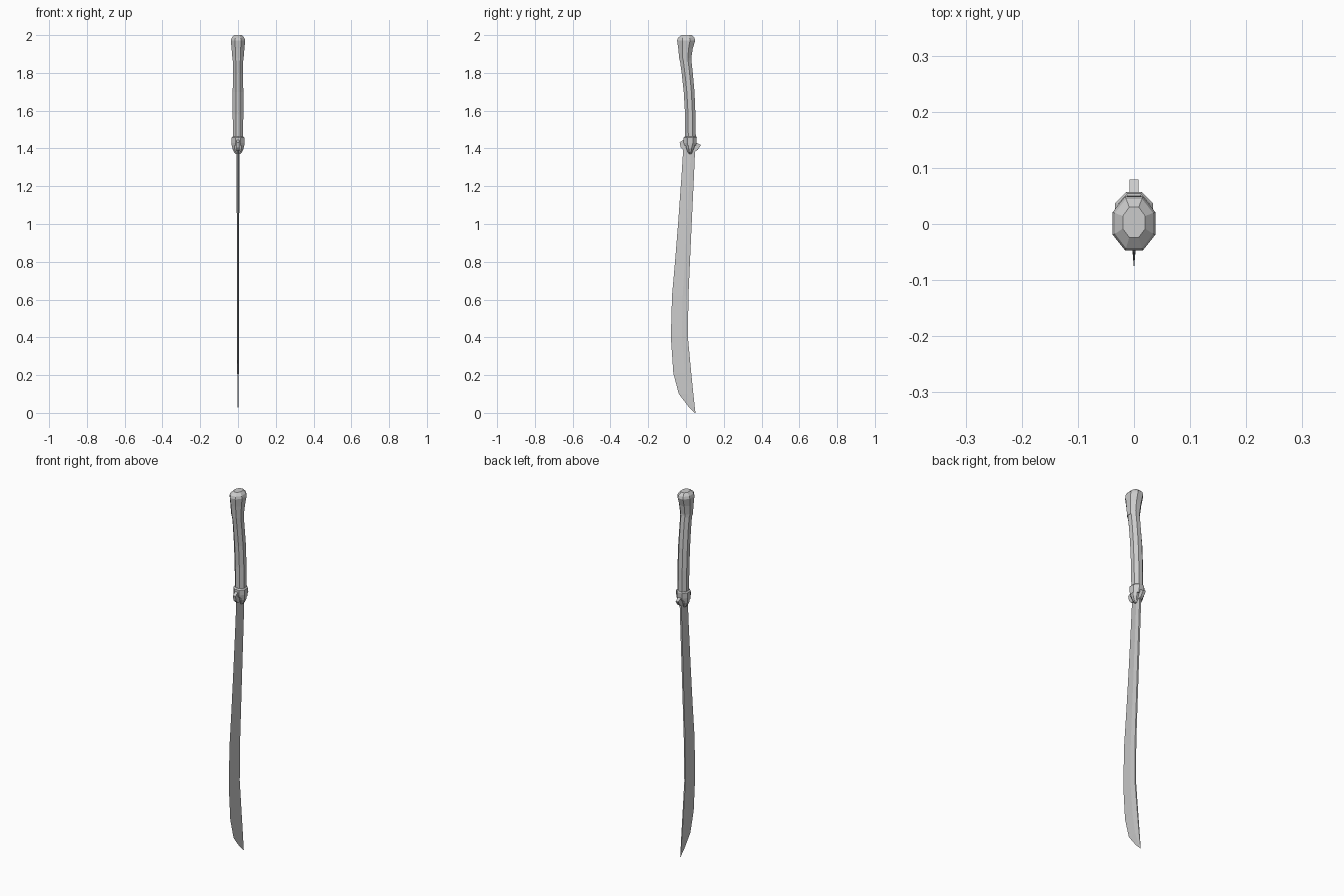
import bpy, bmesh


def loft(name, rings):
    """Skin a stack of equal-length rings and cap both ends."""
    bm = bmesh.new()
    vs = [[bm.verts.new(p) for p in r] for r in rings]
    n = len(vs[0])
    for a, b in zip(vs, vs[1:]):
        for i in range(n):
            j = (i + 1) % n
            bm.faces.new((a[i], a[j], b[j], b[i]))
    bm.faces.new(vs[0][::-1])
    bm.faces.new(vs[-1])
    bmesh.ops.remove_doubles(bm, verts=bm.verts, dist=0.0001)
    bmesh.ops.recalc_face_normals(bm, faces=bm.faces)
    me = bpy.data.meshes.new(name)
    bm.to_mesh(me)
    bm.free()
    ob = bpy.data.objects.new(name, me)
    bpy.context.collection.objects.link(ob)
    return ob


def octagon(z, y0, y1, rx, tilt=0.0):
    """Eight-sided grip section; tilt raises the back relative to the front."""
    c, h = (y0 + y1) / 2, (y1 - y0) / 2
    k = 0.42
    pts = [(1, -k), (1, k), (k, 1), (-k, 1), (-1, k), (-1, -k), (-k, -1), (k, -1)]
    return [(rx * x, c + h * y, z + tilt * y) for x, y in pts]


# Blade: flat back, ridge line, sharp front edge (z, edge, spine, half thickness)
stations = [
    (1.44, -0.012, 0.050, 0.0075),
    (1.25, -0.024, 0.042, 0.007),
    (1.00, -0.042, 0.030, 0.0065),
    (0.80, -0.058, 0.021, 0.006),
    (0.62, -0.074, 0.013, 0.0055),
    (0.40, -0.080, 0.010, 0.005),
    (0.21, -0.067, 0.028, 0.004),
    (0.10, -0.038, 0.039, 0.003),
    (0.035, 0.012, 0.046, 0.0015),
    (0.00, 0.047, 0.050, 0.0004),
]
rings = []
for z, e, s, t in stations:
    ridge = s - 0.35 * (s - e)
    rings.append([(0, e, z), (t, ridge, z), (t * 0.7, s, z),
                  (-t * 0.7, s, z), (-t, ridge, z)])
loft("blade", rings)

# Guard: thin plate with small hooks front and back
profile = [(-0.034, 1.432), (-0.028, 1.405), (-0.012, 1.388), (0.050, 1.385),
           (0.062, 1.392), (0.079, 1.418), (0.052, 1.432), (0.045, 1.45), (-0.005, 1.45)]
loft("guard", [[(x, y, z) for y, z in profile] for x in (-0.008, 0.008)])

# Collar between guard and grip
loft("collar", [octagon(1.415, -0.008, 0.052, 0.033),
                octagon(1.43, -0.012, 0.056, 0.034),
                octagon(1.458, -0.012, 0.057, 0.034),
                octagon(1.464, -0.006, 0.054, 0.028)])

# Tapering tongues that clasp the blade on each side
for side, label in ((1, "right"), (-1, "left")):
    rings = []
    for z, y0, y1, x in ((1.43, -0.006, 0.050, 0.033), (1.40, 0.002, 0.042, 0.030),
                         (1.38, 0.010, 0.034, 0.021), (1.37, 0.016, 0.028, 0.012)):
        d = (y1 - y0) * 0.3
        rings.append([(side * 0.004, y0, z), (side * x * 0.6, y0, z), (side * x, y0 + d, z),
                      (side * x, y1 - d, z), (side * x * 0.6, y1, z), (side * 0.004, y1, z)])
    loft("tongue_" + label, rings)

# Curved grip
loft("grip", [octagon(1.45, -0.004, 0.052, 0.027),
              octagon(1.58, -0.005, 0.050, 0.028),
              octagon(1.70, -0.012, 0.045, 0.028),
              octagon(1.80, -0.023, 0.036, 0.027),
              octagon(1.88, -0.034, 0.027, 0.027)])

# Flared pommel with a bevelled cap
loft("pommel", [octagon(1.865, -0.035, 0.028, 0.029),
                octagon(1.88, -0.036, 0.028, 0.030),
                octagon(1.93, -0.041, 0.036, 0.034),
                octagon(1.972, -0.047, 0.049, 0.038),
                octagon(1.985, -0.043, 0.045, 0.034),
                octagon(2.00, -0.024, 0.030, 0.020)])
